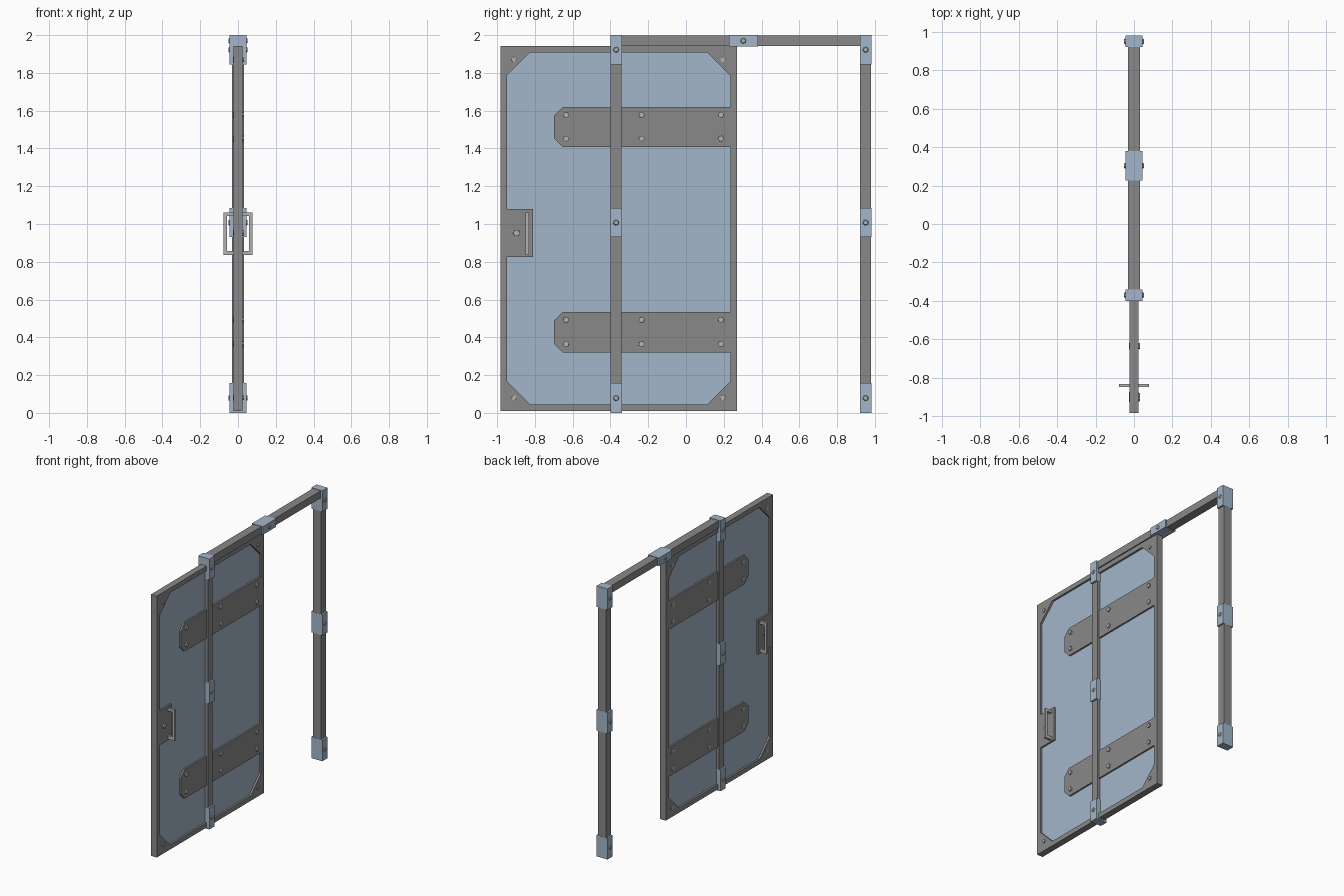
import bpy, bmesh, math
from mathutils import Matrix

if "Cube" in bpy.data.objects:
    bpy.data.objects.remove(bpy.data.objects["Cube"])


def material(name, rgb):
    m = bpy.data.materials.new(name)
    m.diffuse_color = (*rgb, 1)
    m.use_nodes = True
    m.node_tree.nodes["Principled BSDF"].inputs["Base Color"].default_value = m.diffuse_color
    return m


STEEL = material("dark_steel", (0.25, 0.25, 0.25))
BLUE = material("blue_grey", (0.37, 0.47, 0.59))
LIGHT = material("light_metal", (0.45, 0.45, 0.45))


def finish(bm, name, mat):
    bmesh.ops.recalc_face_normals(bm, faces=bm.faces)
    me = bpy.data.meshes.new(name)
    bm.to_mesh(me)
    bm.free()
    me.materials.append(mat)
    ob = bpy.data.objects.new(name, me)
    bpy.context.collection.objects.link(ob)
    return ob


def plate(name, pts, faces, half, mat):
    """Flat y/z outline made of faces, extruded symmetrically along x."""
    bm = bmesh.new()
    vs = [bm.verts.new((-half, y, z)) for y, z in pts]
    fs = [bm.faces.new([vs[i] for i in f]) for f in faces]
    ext = bmesh.ops.extrude_face_region(bm, geom=fs, use_keep_orig=True)
    moved = [g for g in ext["geom"] if isinstance(g, bmesh.types.BMVert)]
    bmesh.ops.translate(bm, verts=moved, vec=(2 * half, 0, 0))
    return finish(bm, name, mat)


def slab(name, y0, y1, z0, z1, half, mat):
    return plate(name, [(y0, z0), (y1, z0), (y1, z1), (y0, z1)], [range(4)], half, mat)


def bolt(name, y, z, x0, x1, r0, r1, mat, sides=6, turn=0.2):
    bm = bmesh.new()
    m = Matrix.Translation(((x0 + x1) / 2, y, z)) @ Matrix.Rotation(turn, 4, 'X') \
        @ Matrix.Rotation(math.pi / 2, 4, 'Y')
    bmesh.ops.create_cone(bm, cap_ends=True, segments=sides, radius1=r0, radius2=r1,
                          depth=abs(x1 - x0), matrix=m)
    return finish(bm, name, mat)


def cap(name, y0, y1, z0, z1):
    """Blue sleeve with a bolt head on both sides."""
    slab(name, y0, y1, z0, z1, 0.045, BLUE)
    for s in (-1, 1):
        m = bolt(name + "_bolt", (y0 + y1) / 2, (z0 + z1) / 2, 0.04, 0.051, 0.019, 0.012, LIGHT)
        if s < 0:
            m.rotation_euler = (0, 0, math.pi)
            m.location.y = y0 + y1


# Doorway posts with three sleeves each
for side, y in (("near", -0.37), ("far", 0.951)):
    slab(side + "_post", y - 0.029, y + 0.029, 0.005, 1.995, 0.032, STEEL)
    for label, z0, z1 in (("bottom", 0, 0.157), ("middle", 0.93, 1.085), ("top", 1.845, 2.0)):
        cap(f"{side}_{label}_sleeve", y - 0.03, y + 0.03, z0, z1)

# Top rail and its sleeve
slab("top_rail", -0.395, 0.975, 1.943, 1.997, 0.032, STEEL)
cap("rail_sleeve", 0.227, 0.38, 1.94, 2.0)

# Sliding door frame: rectangle with a chamfered opening
Y0, Y1, Z0, Z1 = -0.983, 0.27, 0.01, 1.943
a, b, c, d, ch = Y0 + 0.035, Y1 - 0.035, Z0 + 0.035, Z1 - 0.035, 0.122
pts = [(Y0, Z0), (Y1, Z0), (Y1, Z1), (Y0, Z1),
       (a, c + ch), (a + ch, c), (b - ch, c), (b, c + ch),
       (b, d - ch), (b - ch, d), (a + ch, d), (a, d - ch)]
faces = []
for k in range(4):
    n = (k + 1) % 4
    faces.append((k, 5 + 2 * k, 4 + 2 * k))
    faces.append((k, n, 4 + 2 * n, 5 + 2 * k))
plate("door_frame", pts, faces, 0.024, STEEL)
slab("door_panel", a - 0.01, b + 0.01, c - 0.01, d + 0.01, 0.01, BLUE)
for y in (-0.91, 0.195):
    for z in (0.08, 1.87):
        bolt("corner_bolt", y, z, -0.027, 0.031, 0.016, 0.013, LIGHT, 8)

# Reinforcing straps with bolts
for label, z0, z1 in (("lower", 0.32, 0.535), ("upper", 1.407, 1.62)):
    e = 0.048
    plate(label + "_strap", [(-0.70, z0 + e), (-0.70 + e, z0), (0.25, z0), (0.25, z1),
                             (-0.70 + e, z1), (-0.70, z1 - e)], [range(6)], 0.022, STEEL)
    for y in (-0.635, -0.235, 0.185):
        for z in (z0 + 0.045, z1 - 0.042):
            bolt(label + "_strap_bolt", y, z, -0.026, 0.032, 0.018, 0.016, LIGHT)

# Lock plate and lock boss
slab("lock_plate", -0.965, -0.81, 0.825, 1.08, 0.022, STEEL)
bolt("lock_boss", -0.897, 0.952, -0.027, 0.032, 0.022, 0.018, LIGHT, 6, 0)

# Pull handles on both sides
for s, label in ((1, "right"), (-1, "left")):
    profile = [(0.015, 0.835), (0.077, 0.835), (0.077, 1.062), (0.015, 1.062),
               (0.015, 1.043), (0.059, 1.043), (0.059, 0.858), (0.015, 0.858)]
    bm = bmesh.new()
    f = bm.faces.new([bm.verts.new((s * x, -0.85, z)) for x, z in profile])
    ext = bmesh.ops.extrude_face_region(bm, geom=[f], use_keep_orig=True)
    bmesh.ops.translate(bm, vec=(0, 0.018, 0),
                        verts=[g for g in ext["geom"] if isinstance(g, bmesh.types.BMVert)])
    finish(bm, label + "_handle", LIGHT)
